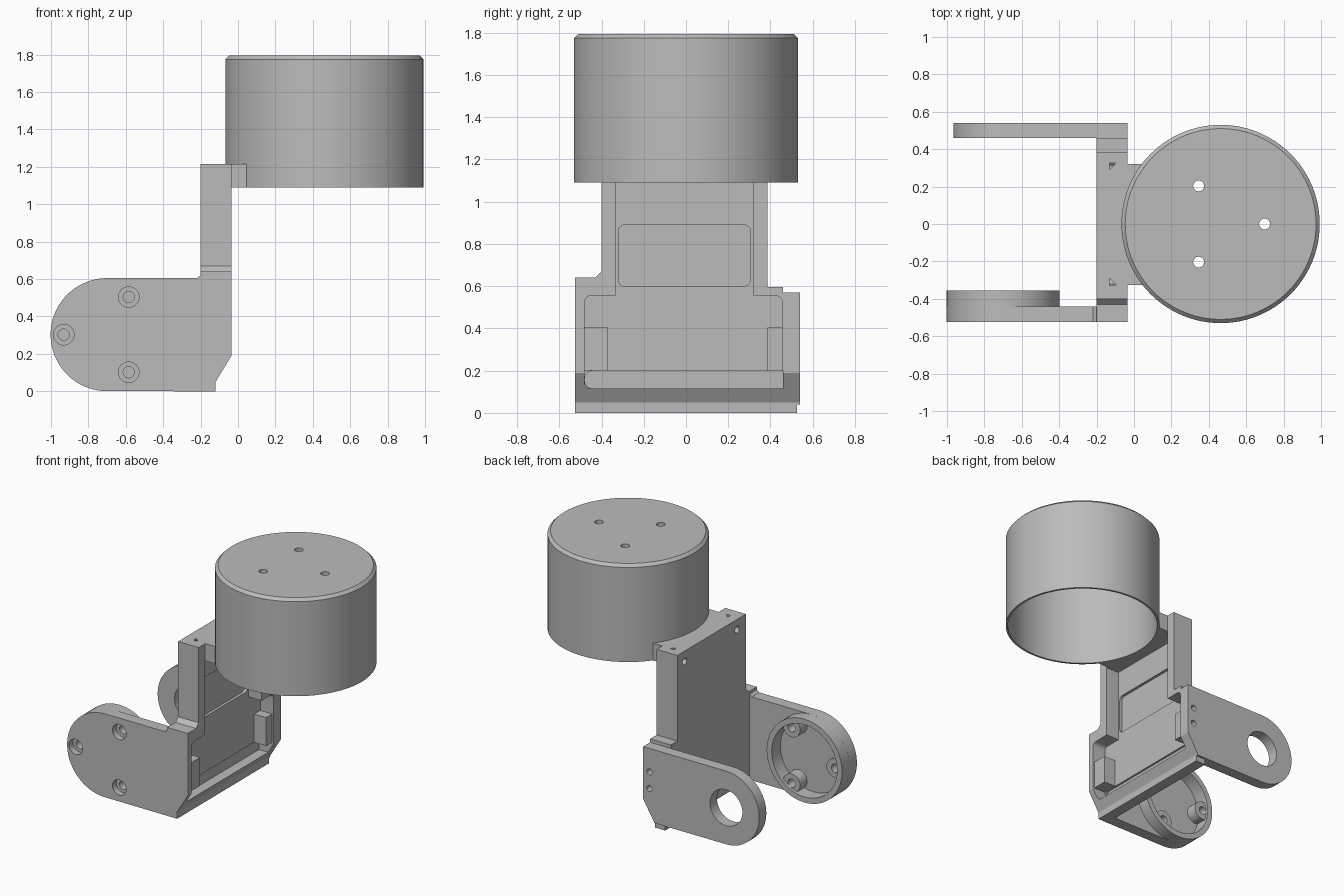
import bpy, bmesh, math
from mathutils import Vector

default = bpy.data.objects.get("Cube")
if default:
    bpy.data.objects.remove(default, do_unlink=True)

GREY = (0.5, 0.5, 0.5, 1)
mat = bpy.data.materials.new("plain grey")
mat.use_nodes = True
mat.diffuse_color = GREY
mat.node_tree.nodes["Principled BSDF"].inputs["Base Color"].default_value = GREY


def finish(name, bm):
    bmesh.ops.recalc_face_normals(bm, faces=bm.faces)
    mesh = bpy.data.meshes.new(name)
    bm.to_mesh(mesh)
    bm.free()
    mesh.materials.append(mat)
    ob = bpy.data.objects.new(name, mesh)
    bpy.context.collection.objects.link(ob)
    return ob


def prism(name, points, axis, a, b):
    """Extrude a 2D outline from a to b along the given axis."""
    place = {"x": lambda p, t: (t, p[0], p[1]),
             "y": lambda p, t: (p[0], t, p[1]),
             "z": lambda p, t: (p[0], p[1], t)}[axis]
    bm = bmesh.new()
    face = bm.faces.new([bm.verts.new(place(p, a)) for p in points])
    ext = bmesh.ops.extrude_face_region(bm, geom=[face])
    move = Vector(place((0, 0), b - a))
    bmesh.ops.translate(bm, vec=move, verts=[v for v in ext["geom"] if isinstance(v, bmesh.types.BMVert)])
    return finish(name, bm)


def arc(cx, cy, r, start=0, end=360, n=48):
    closed = end - start == 360
    return [(cx + r * math.cos(math.radians(start + (end - start) * i / n)),
             cy + r * math.sin(math.radians(start + (end - start) * i / n)))
            for i in range(n if closed else n + 1)]


def rect(a0, b0, a1, b1, r=0.0):
    if not r:
        return [(a0, b0), (a1, b0), (a1, b1), (a0, b1)]
    return (arc(a1 - r, b1 - r, r, 0, 90, 6) + arc(a0 + r, b1 - r, r, 90, 180, 6)
            + arc(a0 + r, b0 + r, r, 180, 270, 6) + arc(a1 - r, b0 + r, r, 270, 360 - 1e-6, 6))


def boolean(ob, tool, op="DIFFERENCE"):
    mod = ob.modifiers.new("cut", "BOOLEAN")
    mod.operation, mod.solver, mod.object = op, "EXACT", tool
    bpy.context.view_layer.objects.active = ob
    bpy.ops.object.modifier_apply(modifier=mod.name)
    bpy.data.objects.remove(tool, do_unlink=True)


def cut(ob, points, axis, a, b):
    boolean(ob, prism("cutter", points, axis, a, b))


def join(ob, points, axis, a, b):
    boolean(ob, prism("addition", points, axis, a, b), "UNION")


# Hollow round housing, open underneath
CX, R, BASE, TOP = 0.463, 0.53, 1.09, 1.795
profile = [(0, TOP), (R - .02, TOP), (R, TOP - .02), (R, BASE),
           (R - .015, BASE), (R - .015, TOP - .04), (0, TOP - .04)]
bm = bmesh.new()
vs = [bm.verts.new((r, 0, z)) for r, z in profile]
edges = [bm.edges.new(pair) for pair in zip(vs, vs[1:])]
bmesh.ops.spin(bm, geom=vs + edges, cent=(0, 0, 0), axis=(0, 0, 1), angle=math.tau, steps=96)
bmesh.ops.remove_doubles(bm, verts=bm.verts, dist=1e-4)
bmesh.ops.translate(bm, vec=(CX, 0, 0), verts=bm.verts)
housing = finish("round_housing", bm)
for k in range(3):
    t = math.tau * k / 3
    cut(housing, arc(CX + .235 * math.cos(t), .235 * math.sin(t), .029, n=24), "z", 1.7, 1.9)

# Upright bracket body
BACK, FRONT, FLOOR = -0.2, -0.035, -0.14
outline = [(-.525, 0), (.525, 0), (.525, .04), (.46, .04), (.46, .595), (.385, .595),
           (.385, 1.215), (-.4, 1.215), (-.4, .67), (-.43, .64), (-.525, .64)]
body = prism("upright_bracket", outline, "x", BACK, FRONT)

# Channel, lower recess and shallow pockets on its front
cut(body, rect(-.335, .4, .32, 1.09), "x", FLOOR, .1)
cut(body, rect(-.48, .115, .455, .555, .03), "x", FLOOR, .1)
cut(body, rect(-.32, .6, .305, .89, .03), "x", FLOOR - .02, .1)
cut(body, rect(-.48, .115, .49, .2, .04), "x", FLOOR - .015, .1)

# Mounting tabs at both sides of the recess
for y0, y1 in ((-.5, -.37), (.385, .458)):
    join(body, rect(y0, .2, y1, .405), "x", FLOOR - .02, -.045)

# Sloped lower front corner
slope = [(-.12, -.1), (-.12, .05), (-.035, .19), (.2, .19), (.2, -.1)]
cut(body, slope, "y", -1, 1)

# Flange meeting the housing
join(body, rect(-.1, -.325, .2, .32), "z", 1.09, 1.215)
cut(body, arc(CX, 0, R - .004, n=96), "z", 1, 1.3)
for s in (-1, 1):
    cut(body, arc(s * .3, 1.14, .024, n=20), "x", -.3, -.1)
    cut(body, [(-.13, s * .325), (-.095, s * .325), (-.13, s * .29)], "z", 1.15, 1.3)

# Wide arm with raised ring and screw bosses
AX, AZ = -0.7, 0.303
arm = prism("wide_arm", [(BACK, 0)] + [(BACK, .62), (BACK - .02, .605)]
            + arc(AX, AZ, .302, 90, 270), "y", -.525, -.44)
ring = prism("ring", arc(AX, AZ, .302, n=64), "y", -.45, -.355)
boolean(arm, ring, "UNION")
cut(arm, arc(AX, AZ, .262, n=64), "y", -.455, -.3)
screws = [(AX + .232 * math.cos(math.radians(a)), AZ + .232 * math.sin(math.radians(a)))
          for a in (60, 180, 300)]
for x, z in screws:
    join(arm, arc(x, z, .068, n=32), "y", -.47, -.375)
for x, z in screws:
    cut(arm, arc(x, z, .03, n=24), "y", -.7, -.2)
    cut(arm, arc(x, z, .055, n=32), "y", -.7, -.48)

# Narrow arm with bearing hole and two fixing holes
narrow = prism("narrow_arm", [(-.12, .04), (-.12, .05), (FRONT, .19), (FRONT, .57)]
               + arc(AX, .305, .265, 90, 270), "y", .459, .54)
cut(narrow, arc(AX, .305, .13), "y", .3, .7)
for z in (.28, .4):
    cut(narrow, arc(-.085, z, .022, n=20), "y", .3, .7)

for ob in (housing, body, arm, narrow):
    bpy.ops.object.select_all(action="DESELECT")
    ob.select_set(True)
    bpy.context.view_layer.objects.active = ob
    bpy.ops.object.shade_smooth_by_angle(angle=math.radians(30))
